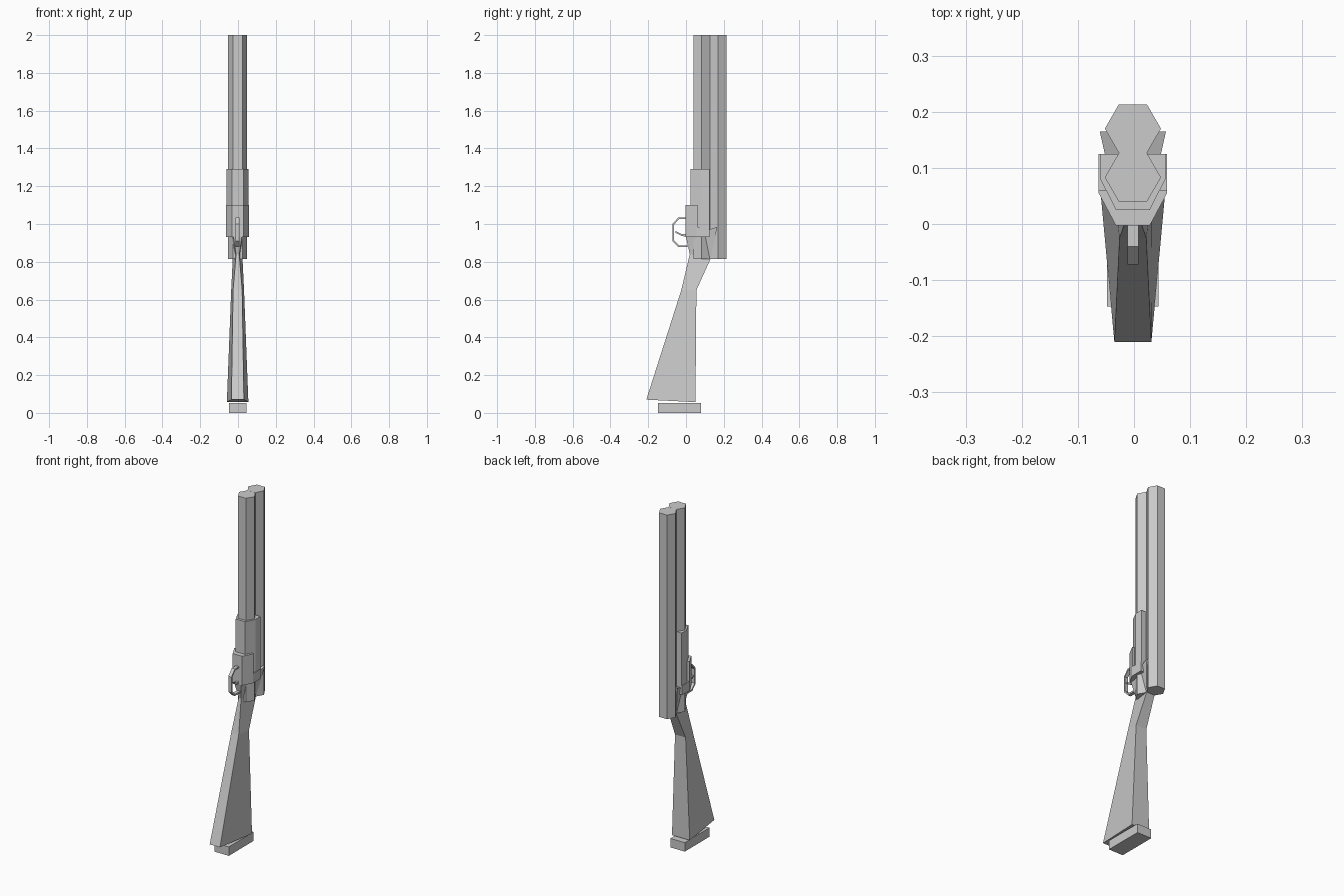
import bpy
import bmesh
from math import cos, sin, pi

if "Cube" in bpy.data.objects:
    bpy.data.objects.remove(bpy.data.objects["Cube"], do_unlink=True)

grey = bpy.data.materials.new("plain grey")
grey.use_nodes = True
colour = (0.6, 0.6, 0.6, 1)
grey.diffuse_color = colour
grey.node_tree.nodes["Principled BSDF"].inputs["Base Color"].default_value = colour

X0 = -0.002  # centre line


def loft(name, rings, closed=False):
    """Skin rings of equal length, capping the ends or joining them."""
    bm = bmesh.new()
    rows = [[bm.verts.new(p) for p in ring] for ring in rings]
    pairs = list(zip(rows, rows[1:]))
    if closed:
        pairs.append((rows[-1], rows[0]))
    else:
        bm.faces.new(rows[0])
        bm.faces.new(rows[-1])
    for a, b in pairs:
        for i in range(len(a)):
            j = (i + 1) % len(a)
            bm.faces.new((a[i], a[j], b[j], b[i]))
    bmesh.ops.recalc_face_normals(bm, faces=bm.faces)
    mesh = bpy.data.meshes.new(name)
    bm.to_mesh(mesh)
    bm.free()
    mesh.materials.append(grey)
    obj = bpy.data.objects.new(name, mesh)
    bpy.context.collection.objects.link(obj)
    return obj


def prism(name, half, z0, z1):
    """Extrude a profile, given as its +x half, along z."""
    outline = half + [(-x, y) for x, y in reversed(half)]
    return loft(name, [[(x + X0, y, z) for x, y in outline] for z in (z0, z1)])


def strip(name, outer, inner, half_width, closed=False):
    """Flat bent strip between two side-view paths."""
    w = half_width
    return loft(name, [[(X0 - w, *o), (X0 + w, *o), (X0 + w, *i), (X0 - w, *i)]
                       for o, i in zip(outer, inner)], closed)


# Two six-sided barrels
for name, y in (("front_barrel", 0.083), ("back_barrel", 0.17)):
    r = 0.05
    half = [(r * cos(a * pi / 3), y + r * sin(a * pi / 3)) for a in (-1, 0, 1)]
    prism(name, half, 0.815, 2.0)

# Fore-end wrapped round the front barrel
prism("fore_end", [(0.03, 0.025), (0.058, 0.08), (0.058, 0.125)], 0.93, 1.29)

# Receiver: front housing and lower side block
prism("receiver", [(0.03, -0.003), (0.061, 0.055), (0.061, 0.06)], 0.93, 1.1)
prism("receiver_block", [(0.03, 0.0), (0.061, 0.055), (0.061, 0.125)], 0.93, 0.985)

# Stock: front y, z, half width, then back y, z, half width
sections = [
    (-0.21, 0.07, 0.033, 0.05, 0.057, 0.057),
    (-0.025, 0.65, 0.024, 0.055, 0.65, 0.034),
    (0.02, 0.84, 0.008, 0.13, 0.815, 0.026),
    (0.0, 0.93, 0.022, 0.165, 0.985, 0.059),
]
loft("stock", [[(X0 - fw, fy, fz), (X0 + fw, fy, fz),
                (X0 + bw, by, bz), (X0 - bw, by, bz)]
               for fy, fz, fw, by, bz, bw in sections])

# Butt pad
prism("butt_pad", [(0.046, -0.147), (0.046, 0.08)], 0.0, 0.052)

# Trigger guard
strip("trigger_guard",
      [(0.02, 1.035), (-0.04, 1.035), (-0.072, 1.0), (-0.072, 0.91),
       (-0.04, 0.878), (0.035, 0.878)],
      [(0.02, 1.026), (-0.037, 1.026), (-0.063, 0.997), (-0.063, 0.914),
       (-0.037, 0.887), (0.035, 0.887)], 0.01)

# Trigger
strip("trigger",
      [(0.04, 0.95), (-0.02, 0.946), (-0.055, 0.962)],
      [(0.04, 0.93), (-0.022, 0.936), (-0.058, 0.956)], 0.007)
